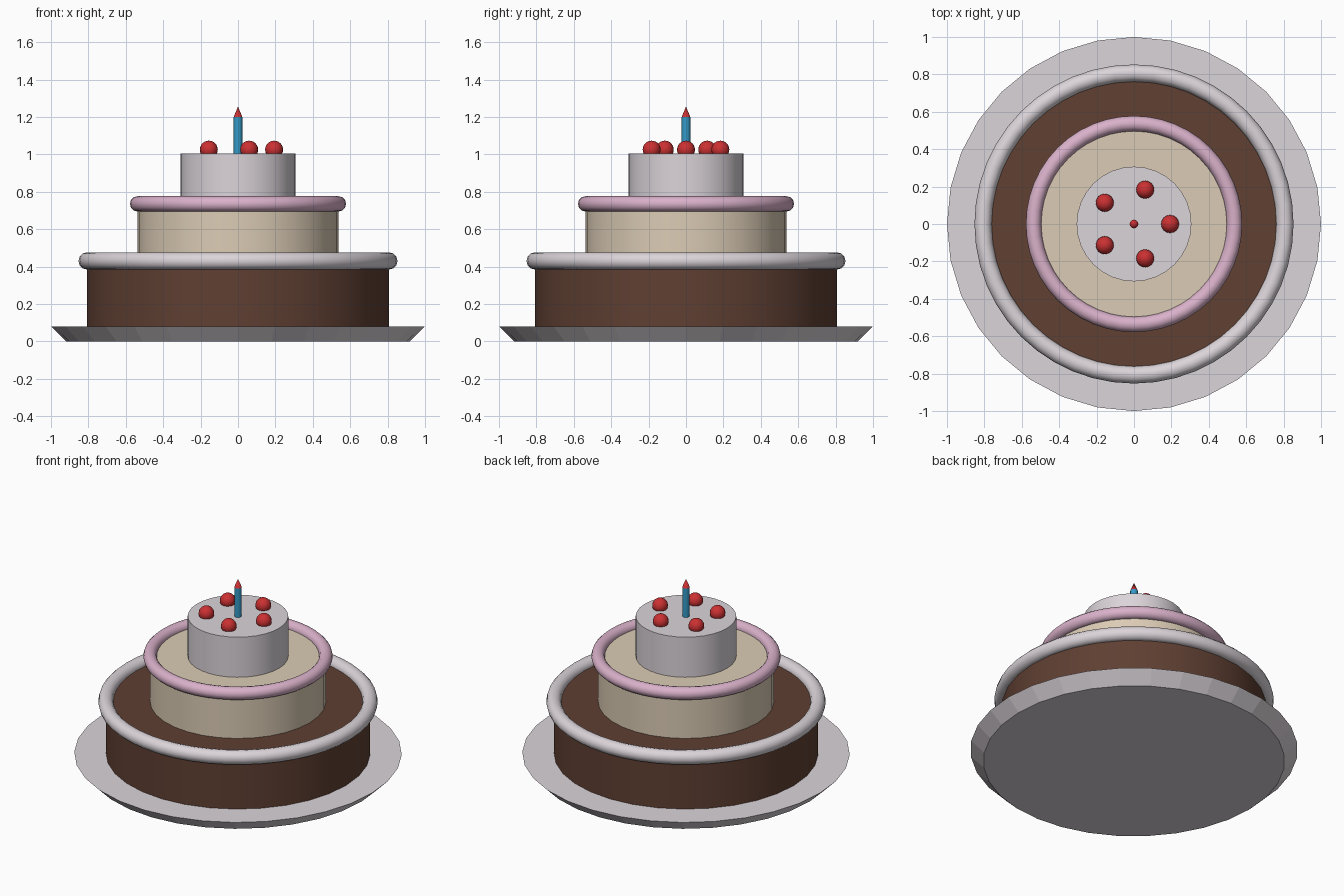
import bpy
import math

cube = bpy.data.objects.get("Cube")
if cube:
    bpy.data.objects.remove(cube, do_unlink=True)


def material(name, rgb):
    mat = bpy.data.materials.new(name)
    mat.use_nodes = True
    mat.diffuse_color = (*rgb, 1)
    mat.node_tree.nodes["Principled BSDF"].inputs["Base Color"].default_value = (*rgb, 1)
    return mat


white = material("white icing", (0.71, 0.66, 0.70))
chocolate = material("chocolate", (0.115, 0.050, 0.032))
cream = material("cream", (0.71, 0.60, 0.46))
pink = material("pink icing", (0.70, 0.44, 0.59))
red = material("cherry red", (0.60, 0.030, 0.032))
blue = material("candle blue", (0.035, 0.32, 0.57))


def finish(name, mat, smooth=True):
    obj = bpy.context.object
    obj.name = obj.data.name = name
    obj.data.materials.append(mat)
    if smooth:
        bpy.ops.object.shade_smooth_by_angle(angle=math.radians(40))


def drum(name, mat, bottom, top, low, high, sides=32, smooth=True):
    """Round solid between two heights, with a radius at each end."""
    bpy.ops.mesh.primitive_cone_add(vertices=sides, radius1=bottom, radius2=top,
                                    depth=high - low, location=(0, 0, (low + high) / 2))
    finish(name, mat, smooth)


def piping(name, mat, radius, thickness, height):
    bpy.ops.mesh.primitive_torus_add(major_radius=radius, minor_radius=thickness,
                                     major_segments=48, minor_segments=12,
                                     location=(0, 0, height))
    finish(name, mat)


# Plate and three tiers
drum("plate", white, 0.92, 1.0, 0, 0.08, smooth=False)
drum("bottom_tier", chocolate, 0.807, 0.807, 0.08, 0.43)
drum("middle_tier", cream, 0.537, 0.537, 0.43, 0.735)
drum("top_tier", white, 0.307, 0.307, 0.735, 1.005)

# Piped icing rings
piping("bottom_icing_ring", white, 0.807, 0.046, 0.43)
piping("middle_icing_ring", pink, 0.537, 0.041, 0.735)

# Cherries around the top
for i in range(5):
    a = math.tau * i / 5
    bpy.ops.mesh.primitive_uv_sphere_add(segments=16, ring_count=12, radius=0.048,
                                         location=(0.193 * math.cos(a), 0.193 * math.sin(a), 1.025))
    finish(f"cherry_{i + 1}", red)

# Candle and flame
drum("candle", blue, 0.023, 0.023, 1.005, 1.2, sides=16)
drum("flame", red, 0.023, 0, 1.2, 1.255, sides=16)
